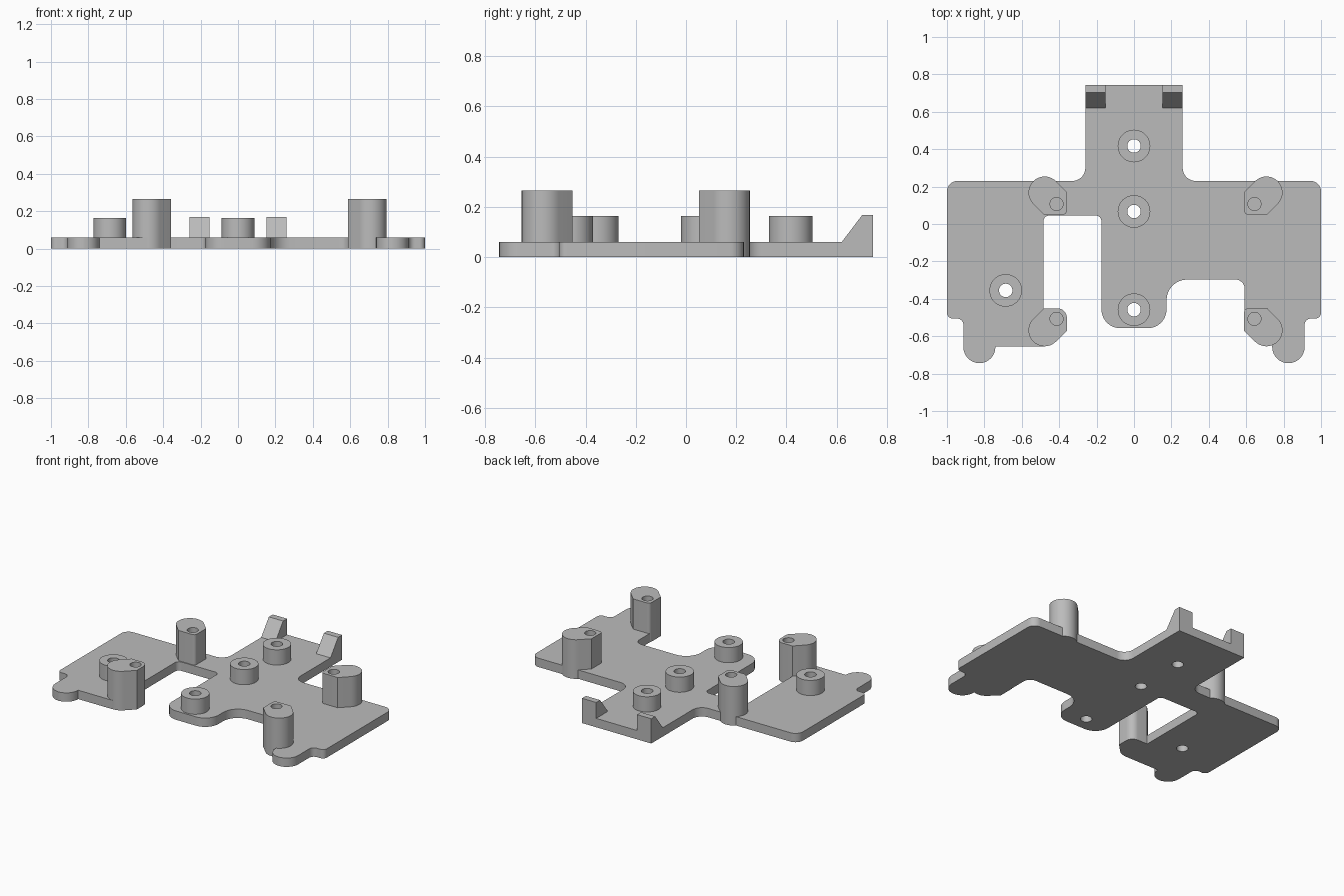
import bpy, bmesh, math
from mathutils import Vector

if "Cube" in bpy.data.objects:
    bpy.data.objects.remove(bpy.data.objects["Cube"])

grey = bpy.data.materials.new("grey plastic")
grey.diffuse_color = (0.50, 0.50, 0.50, 1)
grey.use_nodes = True
grey.node_tree.nodes["Principled BSDF"].inputs["Base Color"].default_value = grey.diffuse_color


def circle(x, y, r, n=32):
    return [(x + r * math.cos(2 * math.pi * i / n),
             y + r * math.sin(2 * math.pi * i / n)) for i in range(n)]


def rounded(corners, n=8):
    """Closed outline from (x, y, radius) corners, each filleted by an arc."""
    pts = []
    for i, (x, y, r) in enumerate(corners):
        p = Vector((x, y))
        if r == 0:
            pts.append((x, y))
            continue
        a = (Vector(corners[i - 1][:2]) - p).normalized()
        b = (Vector(corners[(i + 1) % len(corners)][:2]) - p).normalized()
        half = a.angle(b) / 2
        centre = p + (a + b).normalized() * (r / math.sin(half))
        start = p + a * (r / math.tan(half)) - centre
        end = p + b * (r / math.tan(half)) - centre
        turn = math.atan2(start.x * end.y - start.y * end.x, start.dot(end))
        t0 = math.atan2(start.y, start.x)
        for k in range(n + 1):
            t = t0 + turn * k / n
            pts.append((centre.x + r * math.cos(t), centre.y + r * math.sin(t)))
    return pts


def finish(name, bm):
    bmesh.ops.recalc_face_normals(bm, faces=bm.faces[:])
    mesh = bpy.data.meshes.new(name)
    bm.to_mesh(mesh)
    bm.free()
    mesh.materials.append(grey)
    ob = bpy.data.objects.new(name, mesh)
    bpy.context.collection.objects.link(ob)
    bpy.ops.object.select_all(action='DESELECT')
    ob.select_set(True)
    bpy.context.view_layer.objects.active = ob
    bpy.ops.object.shade_smooth_by_angle(angle=math.radians(30))
    return ob


def prism(name, outer, holes, z0, z1, floor=None):
    """Upright solid; holes go through, or stop at the height 'floor'."""
    bm = bmesh.new()

    def wall(pts, low):
        n = len(pts)
        lo = [bm.verts.new((x, y, low)) for x, y in pts]
        hi = [bm.verts.new((x, y, z1)) for x, y in pts]
        for i in range(n):
            j = (i + 1) % n
            bm.faces.new((lo[i], lo[j], hi[j], hi[i]))
        ring = lambda v: [bm.edges.get((v[i], v[(i + 1) % n])) for i in range(n)]
        return ring(lo), ring(hi)

    def fill(edges):
        bmesh.ops.triangle_fill(bm, edges=edges, use_beauty=True,
                                use_dissolve=False)

    low, high = wall(outer, z0)
    for hole in holes:
        hlow, hhigh = wall(hole, z0 if floor is None else floor)
        high += hhigh
        if floor is None:
            low += hlow
        else:
            fill(hlow)
    fill(low)
    fill(high)
    return finish(name, bm)


T = 0.06                                   # plate thickness
standoffs = [(0, 0.417), (0, 0.067), (0, -0.458), (-0.686, -0.355)]

# Base plate with its notches and rounded tabs
plate = rounded([
    (0.26, 0.744, 0), (0.26, 0.23, 0.07), (1, 0.23, 0.055),
    (1, -0.505, 0.03), (0.912, -0.505, 0.035), (0.912, -0.744, 0.086),
    (0.739, -0.744, 0.086), (0.739, -0.62, 0), (0.64, -0.55, 0),
    (0.592, -0.49, 0), (0.592, -0.297, 0.05), (0.174, -0.297, 0.11),
    (0.174, -0.557, 0.1), (-0.174, -0.557, 0.1), (-0.174, 0.045, 0.03),
    (-0.484, 0.045, 0.03), (-0.484, -0.655, 0), (-0.741, -0.655, 0),
    (-0.741, -0.744, 0.086), (-0.912, -0.744, 0.086),
    (-0.912, -0.505, 0.035), (-1, -0.505, 0.03), (-1, 0.23, 0.055),
    (-0.26, 0.23, 0.07), (-0.26, 0.744, 0)])
prism("base_plate", plate, [circle(x, y, 0.036) for x, y in standoffs], 0, T)

# Short round standoffs, drilled through
for i, (x, y) in enumerate(standoffs):
    prism(f"standoff_{i + 1}", circle(x, y, 0.087, 48),
          [circle(x, y, 0.036)], T, 0.163)

# Tall corner posts with blind screw holes, mirrored about the post centre
for sx, sy, label, r in [(1, 1, "back_right", 0.02), (-1, 1, "back_left", 0.02),
                         (1, -1, "front_right", 0.02), (-1, -1, "front_left", 0.05)]:
    shape = rounded([(0.474, 0.371, 0), (0.474, 0.251, r), (0.598, 0.251, 0)])
    shape += [(0.593 + 0.086 * math.cos(math.radians(a)),
               0.368 + 0.086 * math.sin(math.radians(a)))
              for a in range(-45, 136, 9)]
    place = lambda pts: [(0.115 + sx * x, -0.2 + sy * y) for x, y in pts]
    prism(f"post_{label}", place(shape), [place(circle(0.529, 0.307, 0.035))],
          0, 0.265, floor=T + 0.03)

# Wedge-shaped clips on the back edge
for side, x0 in (("left", -0.26), ("right", 0.153)):
    bm = bmesh.new()
    prof = [(0.62, T), (0.744, T), (0.744, 0.168), (0.702, 0.168)]
    f = bm.faces.new([bm.verts.new((x0, y, z)) for y, z in prof])
    ext = bmesh.ops.extrude_face_region(bm, geom=[f], use_keep_orig=True)
    bmesh.ops.translate(bm, vec=(0.107, 0, 0),
                        verts=[v for v in ext["geom"]
                               if isinstance(v, bmesh.types.BMVert)])
    finish(f"clip_{side}", bm)
